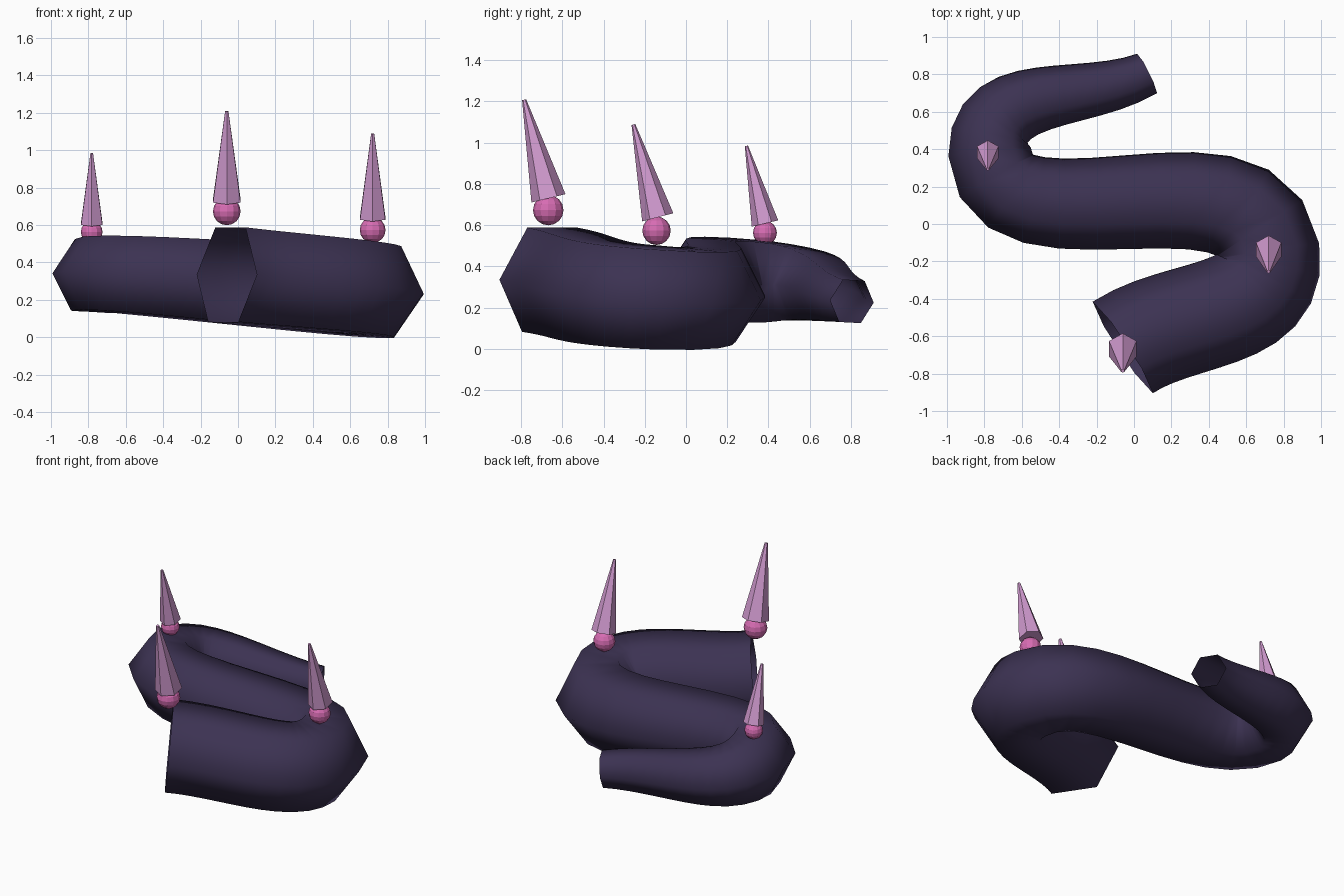
import bpy
from mathutils import Vector

cube = bpy.data.objects.get("Cube")
if cube:
    bpy.data.objects.remove(cube, do_unlink=True)


def make_material(name, rgb):
    mat = bpy.data.materials.new(name)
    mat.use_nodes = True
    color = (*rgb, 1.0)
    mat.diffuse_color = color
    mat.node_tree.nodes["Principled BSDF"].inputs["Base Color"].default_value = color
    return mat


dark_purple = make_material("dark purple", (0.045, 0.032, 0.085))
pale_pink = make_material("pale pink", (0.65, 0.33, 0.64))
hot_pink = make_material("hot pink", (0.68, 0.15, 0.45))

# Winding tentacle: tapering six-sided tube, open at both ends
path = [((-0.06, -0.66, 0.335), 0.293),
        ((0.715, -0.15, 0.25), 0.28),
        ((-0.772, 0.385, 0.327), 0.222),
        ((0.07, 0.805, 0.23), 0.118)]
curve = bpy.data.curves.new("tentacle", "CURVE")
curve.dimensions = "3D"
curve.resolution_u = 12
curve.bevel_depth = 1.0
curve.bevel_resolution = 1
curve.use_fill_caps = False
spline = curve.splines.new("BEZIER")
spline.bezier_points.add(len(path) - 1)
for point, (co, radius) in zip(spline.bezier_points, path):
    point.co = co
    point.radius = radius
    point.handle_left_type = point.handle_right_type = "AUTO"
spline.use_smooth = True
curve.materials.append(dark_purple)
tentacle = bpy.data.objects.new("tentacle", curve)
bpy.context.collection.objects.link(tentacle)


# Spikes: faceted ball with a leaning six-sided cone on top
def add_spike(label, ball, ball_radius, base, tip, base_radius):
    bpy.ops.mesh.primitive_uv_sphere_add(segments=12, ring_count=8,
                                         radius=ball_radius, location=ball)
    joint = bpy.context.object
    joint.name = label + "_spike_ball"
    joint.data.materials.append(hot_pink)

    base, tip = Vector(base), Vector(tip)
    axis = tip - base
    bpy.ops.mesh.primitive_cone_add(vertices=6, radius1=base_radius,
                                    radius2=base_radius * 0.12,
                                    depth=axis.length, location=(base + tip) / 2)
    spike = bpy.context.object
    spike.name = label + "_spike"
    spike.rotation_euler = Vector((0, 0, 1)).rotation_difference(axis).to_euler()
    spike.data.materials.append(pale_pink)


add_spike("front", (-0.06, -0.668, 0.673), 0.074,
          (-0.06, -0.667, 0.73), (-0.06, -0.785, 1.208), 0.085)
add_spike("left", (0.72, -0.143, 0.573), 0.069,
          (0.72, -0.137, 0.638), (0.72, -0.255, 1.088), 0.078)
add_spike("right", (-0.782, 0.383, 0.563), 0.058,
          (-0.782, 0.383, 0.608), (-0.782, 0.293, 0.984), 0.066)
